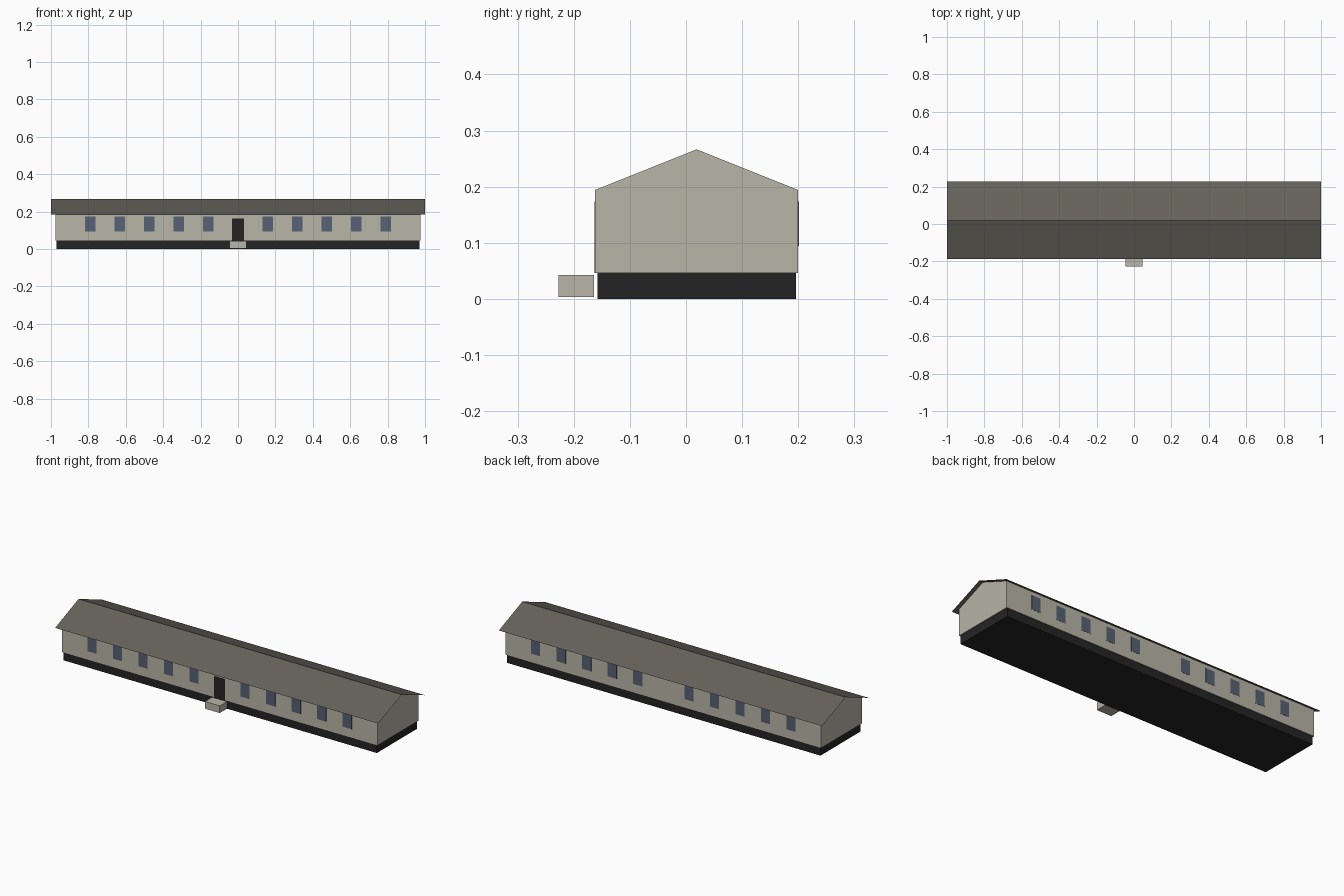
import bpy
import bmesh

default_cube = bpy.data.objects.get("Cube")
if default_cube:
    bpy.data.objects.remove(default_cube, do_unlink=True)


def material(name, rgb):
    linear = [((c / 255 + 0.055) / 1.055) ** 2.4 for c in rgb]
    mat = bpy.data.materials.new(name)
    mat.use_nodes = True
    mat.diffuse_color = (*linear, 1)
    bsdf = mat.node_tree.nodes["Principled BSDF"]
    bsdf.inputs["Base Color"].default_value = (*linear, 1)
    bsdf.inputs["Roughness"].default_value = 0.9
    return mat


WALL = material("pale stone", (184, 181, 167))
ROOF = material("grey brown roof", (101, 98, 91))
DARK = material("charcoal", (36, 36, 36))
GLASS = material("blue grey glass", (87, 98, 115))

RIDGE_Y, RIDGE_Z = 0.019, 0.2665
SLOPE = 0.4
HALF_DEPTH = 0.181
FRONT, BACK = RIDGE_Y - HALF_DEPTH, RIDGE_Y + HALF_DEPTH
FLOOR = 0.046


def finish(name, bm, mat):
    mesh = bpy.data.meshes.new(name)
    bm.to_mesh(mesh)
    bm.free()
    mesh.materials.append(mat)
    obj = bpy.data.objects.new(name, mesh)
    bpy.context.collection.objects.link(obj)


def box(name, x, y, z, mat):
    """Box between the (low, high) limits on each axis."""
    bm = bmesh.new()
    bmesh.ops.create_cube(bm, size=1)
    for v in bm.verts:
        v.co = [lim[int(c > 0)] for lim, c in zip((x, y, z), v.co)]
    finish(name, bm, mat)


def extrude_x(name, profile, half_length, mat, closed):
    """Sweep a (y, z) profile along x; closed profiles become solids."""
    bm = bmesh.new()
    ends = [[bm.verts.new((s * half_length, y, z)) for y, z in profile] for s in (-1, 1)]
    a, b = ends
    for i in range(0 if closed else 1, len(profile)):
        bm.faces.new((a[i - 1], a[i], b[i], b[i - 1]))
    if closed:
        bm.faces.new(a)
        bm.faces.new(b[::-1])
        bmesh.ops.recalc_face_normals(bm, faces=bm.faces)
    else:
        for f in bm.faces:
            f.normal_update()
            if f.normal.z < 0:
                f.normal_flip()
    finish(name, bm, mat)


# Foundation and gabled walls
box("foundation", (-0.97, 0.97), (FRONT + 0.004, BACK - 0.004), (0, FLOOR), DARK)
eave = RIDGE_Z - SLOPE * HALF_DEPTH
extrude_x("walls", [(FRONT, FLOOR), (FRONT, eave), (RIDGE_Y, RIDGE_Z),
                    (BACK, eave), (BACK, FLOOR)], 0.977, WALL, True)

# Thin sheet roof with overhanging eaves and ends
reach = 0.207
lift = 0.0008
low = RIDGE_Z - SLOPE * reach + lift
extrude_x("roof", [(RIDGE_Y - reach, low), (RIDGE_Y, RIDGE_Z + lift),
                   (RIDGE_Y + reach, low)], 1.0, ROOF, False)

# Windows along both long sides
for side, wall_y in (("front", FRONT), ("back", BACK)):
    for k in range(-5, 6):
        if k:
            cx = 0.158 * k
            box(f"{side}_window", (cx - 0.028, cx + 0.028),
                (wall_y - 0.001, wall_y + 0.001), (0.094, 0.174), GLASS)

# Door and doorstep
box("door", (-0.033, 0.033), (FRONT - 0.001, FRONT + 0.001), (FLOOR, 0.164), DARK)
box("doorstep", (-0.046, 0.046), (-0.227, -0.164), (0.003, 0.043), WALL)
